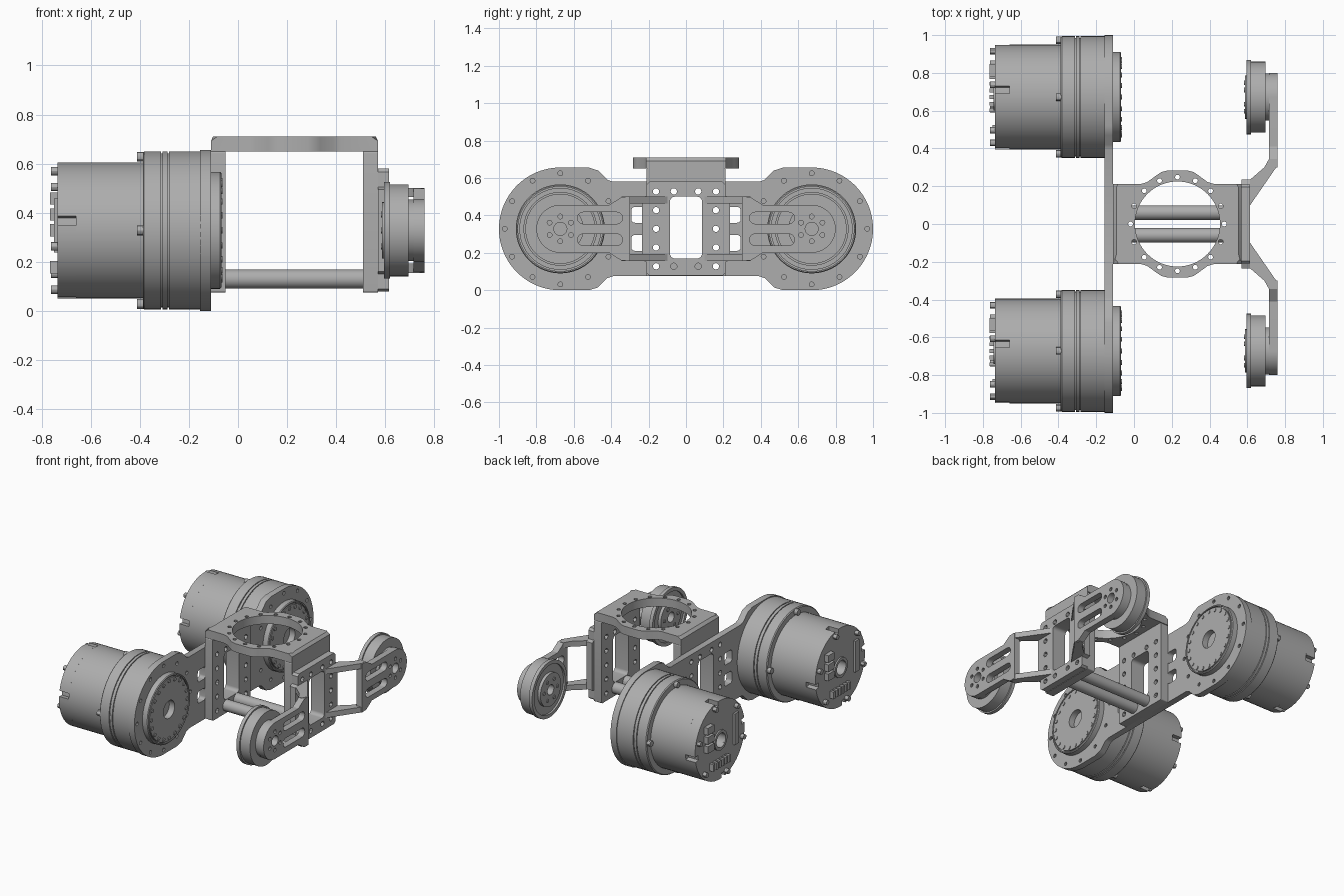
import bpy, bmesh
from math import sin, cos, radians, tau
from mathutils import Matrix

cube = bpy.data.objects.get("Cube")
if cube:
    bpy.data.objects.remove(cube, do_unlink=True)

grey = bpy.data.materials.new("machined grey")
grey.use_nodes = True
COLOUR = (0.42, 0.42, 0.42, 1)
grey.diffuse_color = COLOUR
grey.node_tree.nodes["Principled BSDF"].inputs["Base Color"].default_value = COLOUR

AY, AZ = 0.672, 0.328          # motor axis
parts = []


def finish(name, bm):
    bmesh.ops.recalc_face_normals(bm, faces=bm.faces)
    mesh = bpy.data.meshes.new(name)
    bm.to_mesh(mesh)
    bm.free()
    mesh.materials.clear()
    mesh.materials.append(grey)
    ob = bpy.data.objects.new(name, mesh)
    bpy.context.collection.objects.link(ob)
    parts.append(ob)
    return ob


def arc(cx, cy, r, a0=0, a1=360, n=24):
    steps = n if abs(a1 - a0) == 360 else n + 1
    angles = [radians(a0 + (a1 - a0) * i / n) for i in range(steps)]
    return [(cx + r * cos(a), cy + r * sin(a)) for a in angles]


def rounded(cx, cy, w, h, r):
    pts = []
    for i, (sx, sy) in enumerate([(1, 1), (-1, 1), (-1, -1), (1, -1)]):
        pts += arc(cx + sx * (w / 2 - r), cy + sy * (h / 2 - r), r, 90 * i, 90 * i + 90, 6)
    return pts


def ring(cx, cy, radius, count, r, start=0):
    return [arc(*p, r, n=10) for p in arc(cx, cy, radius, start, start + 360, count)]


def plate(name, outline, holes, lo, hi, facing="X", chamfer=0):
    """Filled outline with holes, extruded from lo to hi along X or Z."""
    cu = bpy.data.curves.new(name, "CURVE")
    cu.dimensions, cu.fill_mode, cu.extrude = "2D", "BOTH", (hi - lo) / 2
    for loop in [outline] + holes:
        sp = cu.splines.new("POLY")
        sp.points.add(len(loop) - 1)
        for p, (u, v) in zip(sp.points, loop):
            p.co = (u, v, 0, 1)
        sp.use_cyclic_u = True
    tmp = bpy.data.objects.new(name, cu)
    bpy.context.collection.objects.link(tmp)
    deps = bpy.context.evaluated_depsgraph_get()
    mesh = bpy.data.meshes.new_from_object(tmp.evaluated_get(deps))
    bm = bmesh.new()
    bm.from_mesh(mesh)
    bpy.data.objects.remove(tmp, do_unlink=True)
    bpy.data.curves.remove(cu)
    bpy.data.meshes.remove(mesh)
    bmesh.ops.remove_doubles(bm, verts=bm.verts, dist=1e-5)
    mid = (lo + hi) / 2
    if facing == "X":
        m = Matrix(((0, 0, 1, mid), (1, 0, 0, 0), (0, 1, 0, 0), (0, 0, 0, 1)))
    else:
        m = Matrix.Translation((0, 0, mid))
    bm.transform(m)
    if chamfer:
        ends = (min(v.co.x for v in bm.verts), max(v.co.x for v in bm.verts))
        edges = [e for e in bm.edges if all(v.co.z > hi - 1e-4 and
                 min(abs(v.co.x - x) for x in ends) < 1e-4 for v in e.verts)]
        bmesh.ops.bevel(bm, geom=edges, offset=chamfer, segments=1, affect="EDGES")
    return finish(name, bm)


def lathe(name, profile, y, n=64):
    """Closed (x, radius) profile turned about the motor axis."""
    bm = bmesh.new()
    rows = [[bm.verts.new((x, y + r * cos(tau * i / n), AZ + r * sin(tau * i / n)))
             for i in range(n)] for x, r in profile]
    for k, a in enumerate(rows):
        b = rows[(k + 1) % len(rows)]
        for i in range(n):
            j = (i + 1) % n
            bm.faces.new((a[i], a[j], b[j], b[i]))
    return finish(name, bm)


def rods(name, centres, x0, x1, r, n=12):
    bm = bmesh.new()
    turn = Matrix.Rotation(radians(90), 4, "Y")
    for y, z in centres:
        bmesh.ops.create_cone(bm, cap_ends=True, segments=n, radius1=r, radius2=r, depth=x1 - x0,
                              matrix=Matrix.Translation(((x0 + x1) / 2, y, z)) @ turn)
    return finish(name, bm)


def boxes(name, rects, x0, x1):
    bm = bmesh.new()
    for y, z, w, h in rects:
        bmesh.ops.create_cube(bm, size=1, matrix=Matrix.Translation(((x0 + x1) / 2, y, z))
                              @ Matrix.Diagonal((x1 - x0, w, h, 1)))
    return finish(name, bm)


def mirrored(half, centre=0):
    return half + [(2 * centre - u, v) for u, v in reversed(half)]


# Shared openings of the carrier, legs and mount
window = rounded(0, AZ + 0.007, 0.17, 0.33, 0.025)
bolt_holes = [arc(s * 0.16, AZ + 0.1 * k, 0.017, n=12) for s in (-1, 1) for k in range(-2, 3)]
bolt_holes += [arc(s * 0.065, AZ + 0.2 * k, 0.017, n=12) for s in (-1, 1) for k in (-1, 1)]

# Carrier plate holding both motors
half = [(0.39, 0.58), (0.42, 0.59), (0.47, 0.64), (0.52, AZ * 2)]
half += arc(AY, AZ, AZ, 90, -90, 48)
half += [(0.52, 0), (0.47, 0.015), (0.42, 0.065), (0.39, 0.075)]
pockets = [rounded(s * 0.25, AZ + t * 0.075, 0.085, 0.085, 0.02) for s in (-1, 1) for t in (-1, 1)]
flange_holes = ring(AY, AZ, 0.297, 12, 0.013) + ring(-AY, AZ, 0.297, 12, 0.013)
plate("carrier_plate", mirrored(half), [window] + bolt_holes + pockets + flange_holes, -0.155, -0.11)

# Bracket: two legs and a ringed top
leg = rounded(0, 0.3625, 0.425, 0.575, 0.008)
plate("inner_leg", leg, [window] + bolt_holes, -0.11, -0.05)
plate("outer_leg", leg, [window] + bolt_holes, 0.51, 0.57)
CX = 0.23
edge = [(0.57, 0.213), (0.42, 0.213), (0.39, 0.222), (0.335, 0.262), (0.315, 0.275), (0.285, 0.283)]
edge = mirrored(edge, CX)
plate("bracket_top", edge + [(x, -y) for x, y in reversed(edge)],
      [arc(CX, 0, 0.225, n=64)] + ring(CX, 0, 0.248, 16, 0.013), 0.65, 0.71, "Z", chamfer=0.018)
rods("tie_rods", [(-0.06, 0.13), (0.06, 0.13)], -0.05, 0.51, 0.039, 24)

# Mount plate on the outer leg
corner = [(0.195, 0.58), (0.21, 0.565), (0.21, 0.505), (0.235, 0.495),
          (0.235, 0.16), (0.21, 0.15), (0.21, 0.09), (0.195, 0.078)]
plate("arm_mount", mirrored(corner), [window] + bolt_holes, 0.57, 0.615)

for s, side in ((-1, "front"), (1, "back")):
    y = s * AY

    # Cranked arm: two ribs and a slotted end plate
    rib = [(0.615, 0.1), (0.615, 0.235), (0.69, 0.3), (0.715, 0.345), (0.74, 0.345), (0.76, 0.31)]
    for z, level in ((0.155, "lower"), (0.463, "upper")):
        plate(f"{side}_{level}_arm_rib", [(u, s * v) for u, v in rib], [], z, z + 0.038, "Z")
    arm = [(0.3, 0.498), (0.345, 0.498), (0.41, 0.456)] + arc(AY, AZ, 0.128, 90, -90, 32)
    arm += [(0.41, 0.2), (0.345, 0.158), (0.3, 0.158)]
    slots = [rounded(s * 0.46, AZ + t * 0.058, 0.24, 0.062, 0.03) for t in (-1, 1)]
    plate(f"{side}_arm_end", [(s * u, v) for u, v in arm],
          slots + [arc(y, AZ, 0.035)] + ring(y, AZ, 0.066, 6, 0.013, 30), 0.715, 0.76)

    # Idler wheel on the arm
    lathe(f"{side}_idler", [(0.587, 0.035), (0.587, 0.115), (0.608, 0.115), (0.608, 0.172),
          (0.595, 0.172), (0.595, 0.197), (0.62, 0.197), (0.62, 0.187), (0.695, 0.187),
          (0.695, 0.125), (0.716, 0.125), (0.716, 0.035)], y)
    rods(f"{side}_idler_bolts", arc(y, AZ, 0.075, n=6), 0.582, 0.59, 0.012)

    # Motor: notched rear can, body, grooved flange and output disc
    R = 0.277
    can = []
    for q in range(4):
        a = 90 * q - 8
        can += arc(y, AZ, R, a + 4, a + 86, 16) + arc(y, AZ, 0.245, a + 86, a + 94, 2)
    plate(f"{side}_motor_rear", can, [arc(y, AZ, 0.05)], -0.735, -0.66)
    lathe(f"{side}_motor_body", [(-0.66, 0.035), (-0.66, R), (-0.388, R), (-0.388, 0.316),
          (-0.382, 0.322), (-0.313, 0.322), (-0.313, 0.314), (-0.307, 0.314), (-0.307, 0.322),
          (-0.288, 0.322), (-0.288, 0.314), (-0.282, 0.314), (-0.282, 0.322), (-0.155, 0.322),
          (-0.155, 0.035)], y)
    lathe(f"{side}_output_disc", [(-0.155, 0.035), (-0.155, 0.238), (-0.073, 0.238),
          (-0.068, 0.233), (-0.068, 0.226), (-0.08, 0.226), (-0.08, 0.219), (-0.068, 0.219),
          (-0.068, 0.062), (-0.11, 0.062), (-0.11, 0.035)], y)
    rods(f"{side}_output_bolts", arc(y, AZ, 0.2, n=20), -0.07, -0.063, 0.013)
    rods(f"{side}_flange_bolts", arc(y, AZ, 0.3, n=4), -0.412, -0.385, 0.02)

    # Rear electronics
    rods(f"{side}_rear_bolts", arc(y, AZ, 0.25, 15, 375, 6), -0.762, -0.73, 0.017)
    sockets = [(y + 0.14, AZ + dz, 0.07, 0.05) for dz in (0, 0.065, 0.13)]
    pins = [(y - 0.07 + 0.035 * k, AZ - 0.15, 0.02, 0.05) for k in range(6)]
    boxes(f"{side}_sockets", sockets + pins, -0.765, -0.73)
    boxes(f"{side}_rear_strip", [(y - 0.17, AZ + 0.02, 0.045, 0.22)], -0.75, -0.73)
    lathe(f"{side}_rear_collar", [(-0.745, 0.05), (-0.745, 0.07), (-0.73, 0.07), (-0.73, 0.05)], y, 32)

# Smooth curved walls, keep machined edges crisp
bpy.ops.object.select_all(action="DESELECT")
for ob in parts:
    ob.select_set(True)
bpy.context.view_layer.objects.active = parts[0]
bpy.ops.object.shade_smooth_by_angle()
